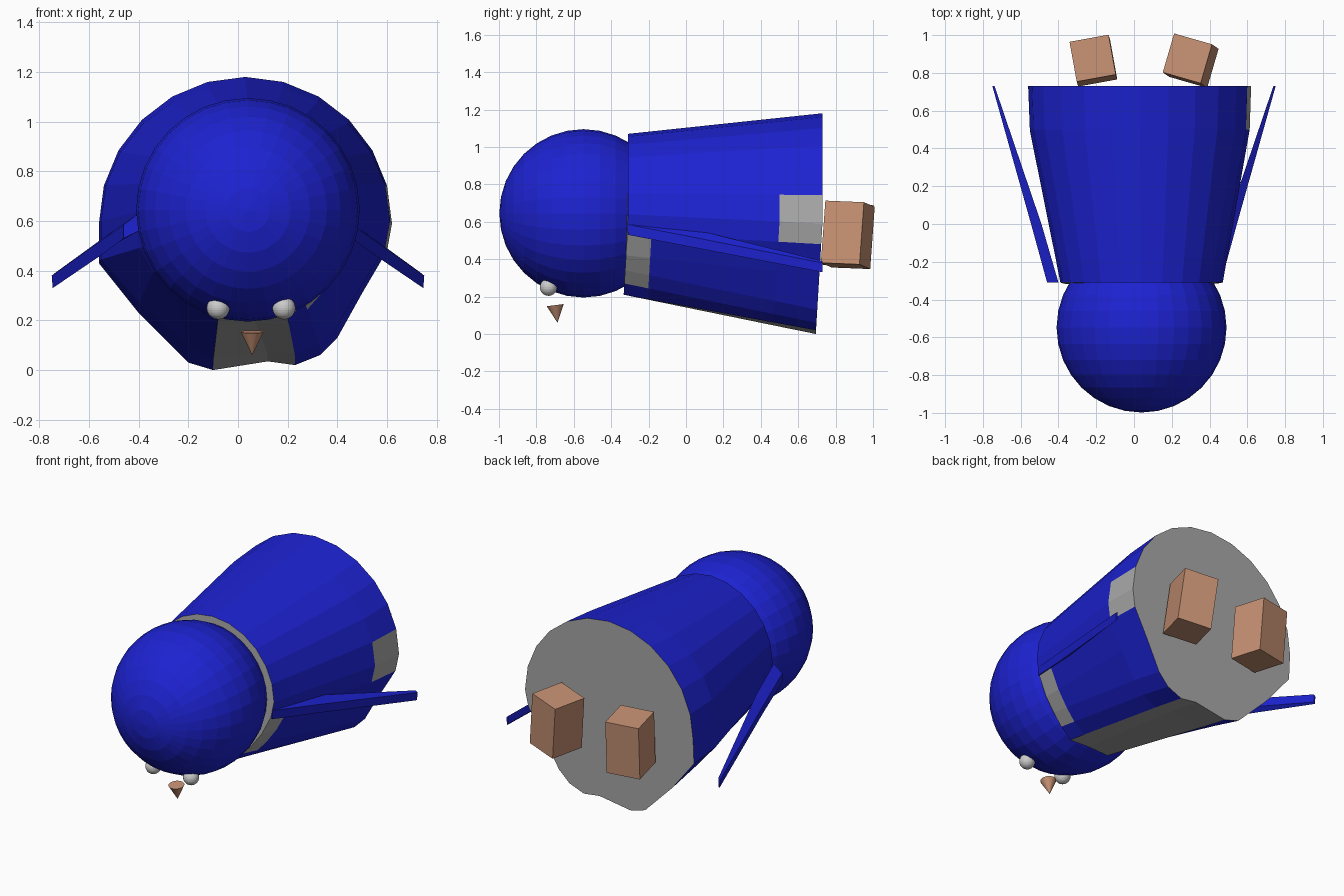
import bpy, bmesh, math
from mathutils import Euler

if "Cube" in bpy.data.objects:
    bpy.data.objects.remove(bpy.data.objects["Cube"])


def material(name, color):
    m = bpy.data.materials.new(name)
    m.diffuse_color = (*color, 1)
    m.use_nodes = True
    m.node_tree.nodes["Principled BSDF"].inputs["Base Color"].default_value = m.diffuse_color
    return m


BLUE = material("blue", (0.012, 0.016, 0.64))
TAN = material("tan", (0.56, 0.28, 0.17))
GREY = material("plain_grey", (0.4, 0.4, 0.4))


def loft(name, rings, mats, pick=lambda row, i: 0, cap_mat=0):
    """Bridge equal-length rings, cap both ends, colour faces by pick()."""
    bm = bmesh.new()
    vs = [[bm.verts.new(p) for p in r] for r in rings]
    n = len(rings[0])
    for row, (a, b) in enumerate(zip(vs, vs[1:])):
        for i in range(n):
            j = (i + 1) % n
            f = bm.faces.new((a[i], a[j], b[j], b[i]))
            f.material_index = pick(row, i)
    for r in (vs[0], vs[-1]):
        bm.faces.new(r).material_index = cap_mat
    bmesh.ops.recalc_face_normals(bm, faces=bm.faces)
    me = bpy.data.meshes.new(name)
    bm.to_mesh(me)
    bm.free()
    for m in mats:
        me.materials.append(m)
    ob = bpy.data.objects.new(name, me)
    bpy.context.collection.objects.link(ob)
    return ob


def finish(name, mat=None):
    ob = bpy.context.object
    ob.name = name
    if mat:
        ob.data.materials.append(mat)
    return ob


# Body: round back over a flattened belly, widening towards the rear
def section(cx, cz, r, lower):
    arc = [(cx + r * math.cos(math.pi * k / 12), cz + r * math.sin(math.pi * k / 12))
           for k in range(13)]
    return arc + lower


neck = section(0.04, 0.64, 0.43, [
    (-.37, .50), (-.33, .42), (-.25, .33), (-.08, .21), (.06, .215),
    (.20, .21), (.27, .27), (.33, .34), (.39, .42), (.45, .54)])
rump = section(0.03, 0.59, 0.59, [
    (-.56, .43), (-.40, .23), (-.20, .03), (-.10, 0), (.12, .035),
    (.23, .02), (.33, .06), (.40, .13), (.50, .31), (.60, .48)])


def body_ring(y, tx, tz):
    ring = []
    for (x0, z0), (x1, z1) in zip(neck, rump):
        x, z = x0 + (x1 - x0) * tx, z0 + (z1 - z0) * tz
        ring.append((x, y - 0.06 * max(0, 0.6 - z), z))
    return ring


def body_colour(row, i):
    belly = i in (16, 17)
    collar = row == 0 and i in (19, 20, 21)
    flank = row == 2 and i in (22, 0)
    return 1 if belly or collar or flank else 0


loft("body", [body_ring(-.31, 0, 0), body_ring(-.18, .15, .125),
              body_ring(.5, .95, .78), body_ring(.73, 1, 1)],
     [BLUE, GREY], body_colour, cap_mat=1)

# Head
bpy.ops.mesh.primitive_uv_sphere_add(segments=32, ring_count=16, radius=0.45,
                                     location=(0.04, -0.548, 0.645),
                                     rotation=(math.pi / 2, 0, 0))
finish("head", BLUE)

# Eyes
for side, x in (("left", -.08), ("right", .185)):
    bpy.ops.mesh.primitive_uv_sphere_add(segments=32, ring_count=16, radius=0.046,
                                         location=(x, -.735, .25))
    finish("eye_" + side)

# Beak
bpy.ops.mesh.primitive_cone_add(vertices=32, radius1=0.046, depth=0.095,
                                location=(0.057, -0.693, 0.107),
                                rotation=(math.pi + 0.13, 0, 0))
finish("beak", TAN)

# Flippers: thin blades sweeping back and out
BLADE = [
    (-.31, [(.40, .63), (.46, .585), (.46, .53), (.40, .56)]),
    (.00, [(.49, .57), (.545, .525), (.54, .47), (.49, .51)]),
    (.73, [(.738, .39), (.75, .38), (.746, .33), (.738, .34)])]
for side, s in (("left", -1), ("right", 1)):
    loft("flipper_" + side,
         [[(s * x, y, z) for x, z in pts] for y, pts in BLADE], [BLUE])

# Feet: slightly twisted blocks behind the body
for side, x, rot in (("left", -.215, (-.08, -.01, .18)),
                     ("right", .30, (-.04, -.12, -.28))):
    bpy.ops.mesh.primitive_cube_add(size=1, location=(x, .865, .53),
                                    rotation=Euler(rot))
    bpy.context.object.scale = (.21, .215, .335)
    finish("foot_" + side, TAN)
